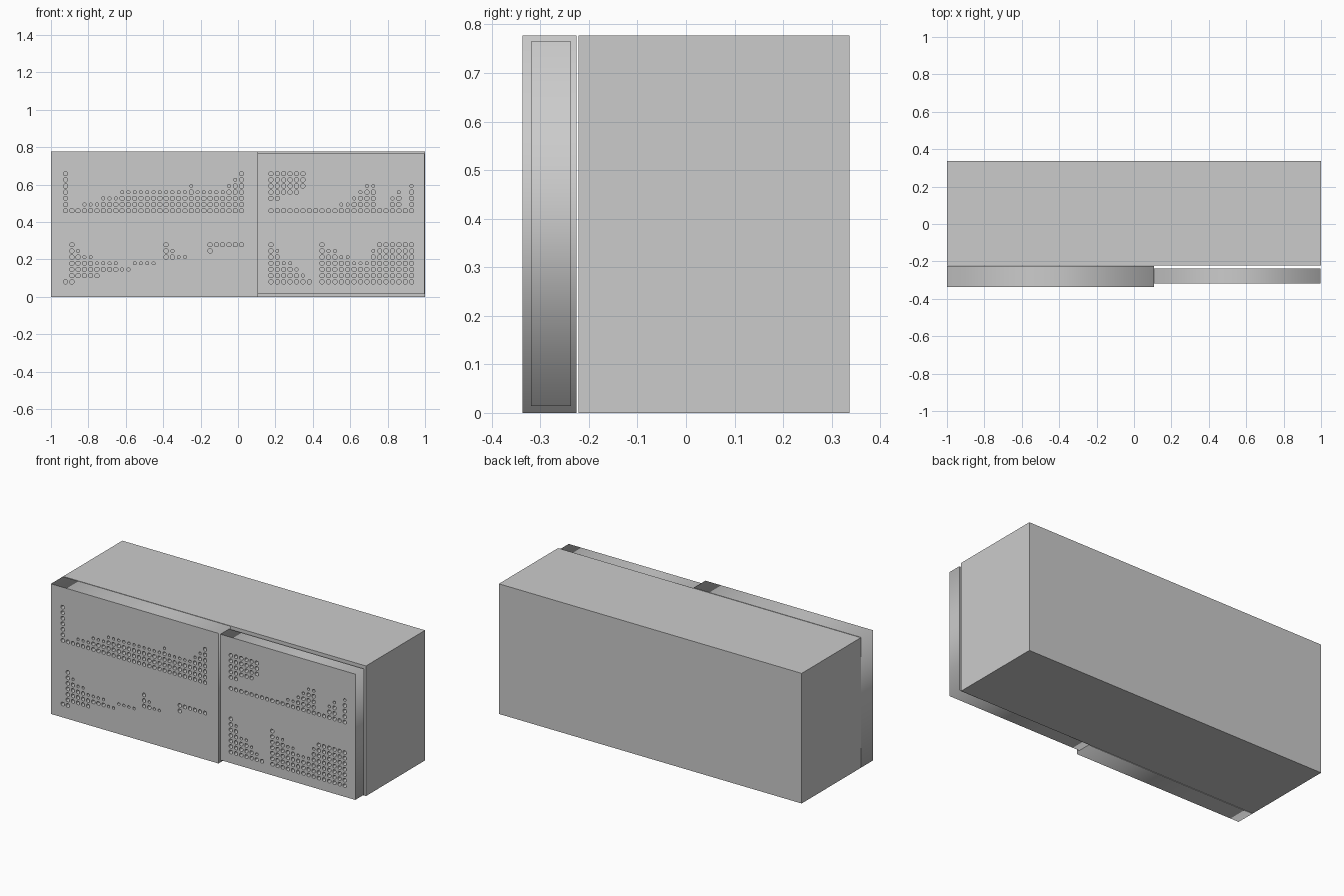
import bpy
import math

if "Cube" in bpy.data.objects:
    bpy.data.objects.remove(bpy.data.objects["Cube"])

ROW = 0.033  # vertical hole pitch


def box(name, x0, x1, y0, y1, z0, z1):
    bpy.ops.mesh.primitive_cube_add(
        size=1, location=((x0 + x1) / 2, (y0 + y1) / 2, (z0 + z1) / 2))
    ob = bpy.context.object
    ob.name = name
    ob.scale = (x1 - x0, y1 - y0, z1 - z0)
    bpy.ops.object.transform_apply(location=False, rotation=False, scale=True)
    return ob


def add_outline(curve, points):
    s = curve.splines.new('POLY')
    s.points.add(len(points) - 1)
    for p, (x, z) in zip(s.points, points):
        p.co = (x, z, 0, 1)
    s.use_cyclic_u = True


def hole(curve, x, z, size):
    # square hole with clipped corners
    h, c = size / 2, size * 0.28
    add_outline(curve, [(x - h, z - c), (x - c, z - h), (x + c, z - h), (x + h, z - c),
                        (x + h, z + c), (x + c, z + h), (x - c, z + h), (x - h, z + c)])


def panel(name, x0, x1, y0, y1, z0, z1, first_x, pitch, bands):
    # filled outline with holes, extruded to the panel depth
    cu = bpy.data.curves.new(name, 'CURVE')
    cu.dimensions = '2D'
    cu.fill_mode = 'BOTH'
    cu.extrude = (y1 - y0) / 2
    add_outline(cu, [(x0, z0), (x1, z0), (x1, z1), (x0, z1)])
    for base, low, high, taper in bands:
        for i, (a, b) in enumerate(zip(low, high)):
            a, b = int(a), int(b)
            if b == 0:
                continue
            for r in range(a, b + 1):
                small = taper and r == b and r > 1 and r < 7
                hole(cu, first_x + i * pitch, base + (r - 1) * ROW,
                     0.015 if small else 0.021)
    ob = bpy.data.objects.new(name, cu)
    bpy.context.collection.objects.link(ob)
    ob.location.y = (y0 + y1) / 2
    ob.rotation_euler.x = math.pi / 2
    bpy.ops.object.select_all(action='DESELECT')
    ob.select_set(True)
    bpy.context.view_layer.objects.active = ob
    bpy.ops.object.convert(target='MESH')
    return bpy.context.object


# main block
box("main_block", -1, 1, -0.221, 0.337, 0, 0.777)

# each band: base height, lowest and highest hole row per column, taper top hole
left_bands = [
    (0.46, "1" * 29, "711222333" + "4" * 11 + "5" + "4" * 5 + "567", True),
    (0.08, "11222233333444405555000677777", "17655444433444407655000777777", True),
]
right_bands = [
    (0.46, "1" * 23, "11111111111223455113415", True),
    (0.46, "334445", "777777", False),
    (0.08, "1" * 23, "76443210766554446777777", True),
]

# perforated front panels
panel("left_front_panel", -1, 0.107, -0.337, -0.225, 0, 0.777, -0.922, 0.0336, left_bands)
panel("right_front_panel", 0.107, 0.998, -0.319, -0.237, 0.014, 0.765, 0.176, 0.0342, right_bands)
